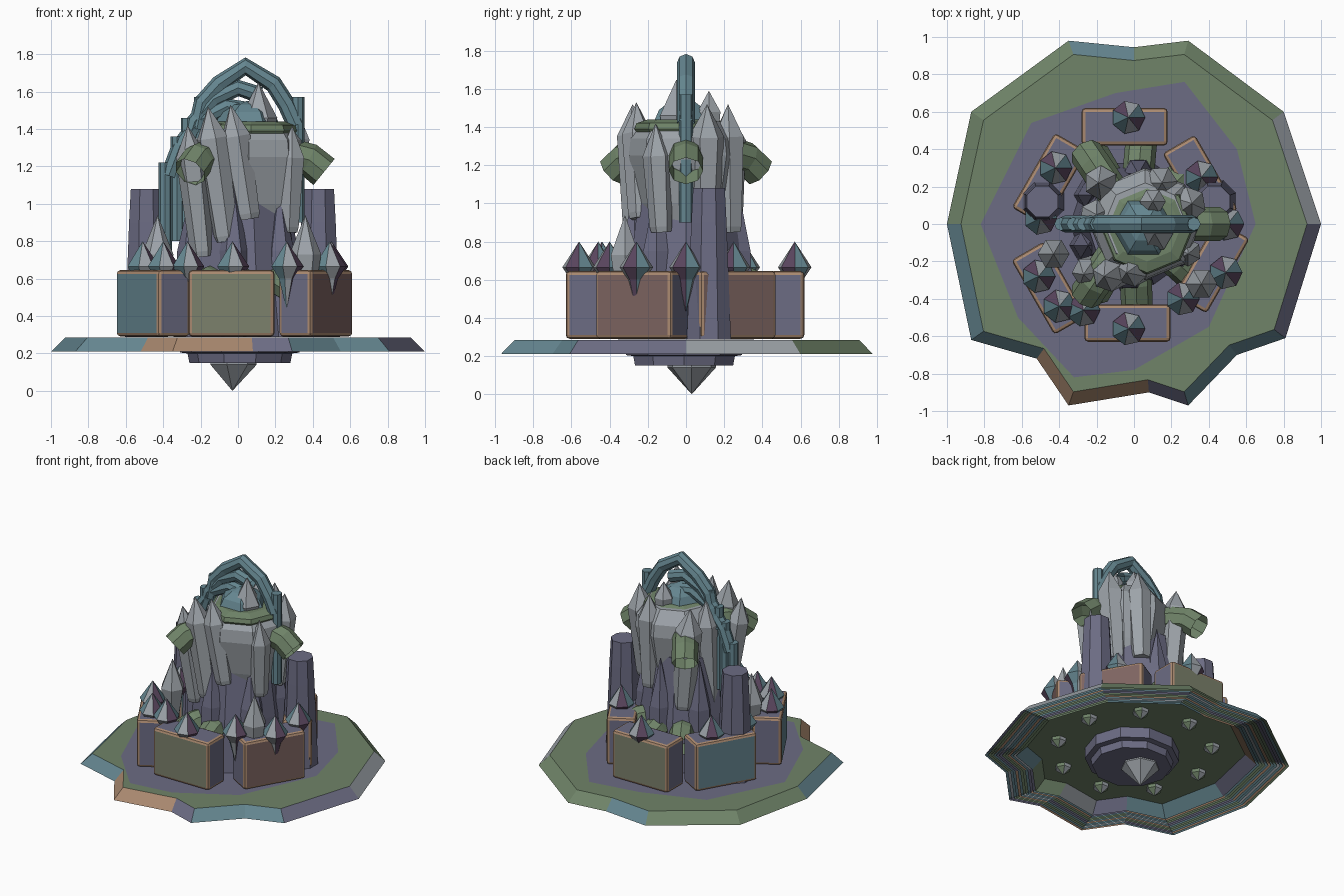
import bpy, bmesh, math
from math import sin, cos, radians, pi
from mathutils import Vector, Matrix

if "Cube" in bpy.data.objects:
    bpy.data.objects.remove(bpy.data.objects["Cube"])


def mat(name, rgb):
    m = bpy.data.materials.new(name)
    m.diffuse_color = (*rgb, 1)
    m.use_nodes = True
    m.node_tree.nodes["Principled BSDF"].inputs["Base Color"].default_value = m.diffuse_color
    return m


PURPLE = mat("purple", (0.15, 0.15, 0.23))
GREEN = mat("green", (0.16, 0.23, 0.14))
TEAL = mat("teal", (0.13, 0.24, 0.28))
GREY = mat("grey", (0.34, 0.37, 0.40))
ORANGE = mat("orange", (0.40, 0.25, 0.16))
BROWN = mat("brown", (0.21, 0.13, 0.12))
PLUM = mat("plum", (0.10, 0.06, 0.11))
OLIVE = mat("olive", (0.2, 0.22, 0.15))


def finish(name, bm, mats):
    me = bpy.data.meshes.new(name)
    bmesh.ops.recalc_face_normals(bm, faces=bm.faces[:])
    bm.to_mesh(me)
    bm.free()
    for m in mats:
        me.materials.append(m)
    ob = bpy.data.objects.new(name, me)
    bpy.context.collection.objects.link(ob)
    return ob


def lathe(name, rings, n, at, mats, axis=None, turn=0.0):
    """Faceted solid of (radius, height) rings; radius 0 makes a point."""
    bm = bmesh.new()
    rows = []
    for r, z in rings:
        if r == 0:
            rows.append([bm.verts.new((0, 0, z))])
        else:
            rows.append([bm.verts.new((r * cos(2 * pi * i / n + turn), r * sin(2 * pi * i / n + turn), z))
                         for i in range(n)])
    for a, b in zip(rows, rows[1:]):
        for i in range(n):
            j = (i + 1) % n
            quad = [a[i % len(a)], a[j % len(a)], b[j % len(b)], b[i % len(b)]]
            f = bm.faces.new(list(dict.fromkeys(quad)))
            f.material_index = i % len(mats)
    for row in (rows[0], rows[-1]):
        if len(row) > 1:
            bm.faces.new(row)
    q = Vector(axis).to_track_quat('Z', 'Y').to_matrix().to_4x4() if axis else Matrix()
    bm.transform(Matrix.Translation(at) @ q)
    return finish(name, bm, mats)


def tube(name, pts, r, n, m):
    """Open faceted tube along points that share one vertical plane."""
    pts = [Vector(p) for p in pts]
    flat = pts[-1] - pts[0]
    side = Vector((-flat.y, flat.x, 0)).normalized()
    bm = bmesh.new()
    rows = []
    for i, p in enumerate(pts):
        t = (pts[min(i + 1, len(pts) - 1)] - pts[max(i - 1, 0)]).normalized()
        up = t.cross(side)
        rows.append([bm.verts.new(p + r * (side * cos(2 * pi * k / n) + up * sin(2 * pi * k / n)))
                     for k in range(n)])
    for a, b in zip(rows, rows[1:]):
        for k in range(n):
            bm.faces.new((a[k], a[(k + 1) % n], b[(k + 1) % n], b[k]))
    return finish(name, bm, [m])


# Base: irregular sloped skirt, open underneath, with thin nested skirts inside
outline = [(1, 0), (.8, .6), (.29, .98), (0, .945), (-.35, .98), (-.87, .6), (-1, 0), (-.87, -.62),
           (-.52, -.72), (-.35, -.97), (.08, -.9), (.29, -.97), (.55, -.7), (.81, -.61)]
for layer in range(12):
    k = 1 - .019 * layer
    bm = bmesh.new()
    low = [bm.verts.new((x * k, y * k, .21)) for x, y in outline]
    top = [bm.verts.new((x * (k - .075), y * (k - .075), .285)) for x, y in outline]
    colours = [3, 0, 0, 2, 0, 0, 2, 2, 4, 4, 1, 2, 2, 1]
    for i in range(len(low)):
        j = (i + 1) % len(low)
        bm.faces.new((low[i], low[j], top[j], top[i])).material_index = colours[(i + layer * 3) % 14 if layer else i]
    if layer == 0:
        bm.faces.new(top)
    finish("base_skirt" if layer == 0 else "inner_skirt", bm, [GREEN, PURPLE, TEAL, GREY, ORANGE])

# Purple floor patch
patch = [(.65, 0), (.55, .4), (.27, .76), (-.1, .7), (-.55, .54), (-.82, 0), (-.62, -.5),
         (-.32, -.82), (0, -.78), (.4, -.55)]
bm = bmesh.new()
bm.faces.new([bm.verts.new((x, y, .288)) for x, y in patch])
finish("floor_patch", bm, [PURPLE])

# Underside hub, tip and small shards
lathe("hub", [(.27, .15), (.28, .2), (.32, .205), (.32, .283)], 10, (.01, -.01, 0), [PURPLE])
lathe("hub_tip", [(0, 0), (.13, .14), (.13, .16)], 7, (-.03, .03, 0), [GREY])
for i in range(9):
    a = radians(40 * i + 15)
    lathe("under_shard", [(0, .215), (.055, .26), (.055, .284)], 6, (.53 * cos(a), .53 * sin(a), 0),
          [GREEN, GREY])

# Ring of bevelled wall blocks: angle, outer distance, sideways shift, face colour
for ang, out, shift, m in [(90, .62, .05, OLIVE), (30, .52, .02, BROWN), (-30, .575, .01, BROWN),
                           (-90, .63, -.035, OLIVE), (-150, .665, .07, TEAL), (150, .61, .02, TEAL)]:
    bm = bmesh.new()
    bmesh.ops.create_cube(bm, size=1)
    bmesh.ops.scale(bm, vec=(.2, .46, .355), verts=bm.verts)
    bm.normal_update()
    for f in bm.faces:
        f.material_index = 0 if abs(f.normal.x) > .5 else 1
    bmesh.ops.bevel(bm, geom=bm.edges[:], offset=.02, segments=2, profile=.5, affect='EDGES', material=2)
    bm.transform(Matrix.Rotation(radians(ang), 4, 'Z') @ Matrix.Translation((out - .1, shift, .468)))
    finish("wall_block", bm, [m, PURPLE, ORANGE])

# Purple core, side columns
lathe("core_pillar", [(.34, .288), (.31, .65), (.25, 1.1)], 10, (0, 0, 0), [PURPLE])
for x in (-.49, .43):
    lathe("side_column", [(.125, .288), (.1, .9), (.09, 1.08)], 8, (x, .12, 0), [PURPLE], turn=pi / 8)
for i in range(6):
    a = radians(60 * i + 25)
    lathe("core_shard", [(.1, .288), (.08, .75), (0, 1.1)], 6, (.27 * cos(a), .27 * sin(a), 0), [PURPLE])

# Grey head flaring upward, green collar, teal crown and points
lathe("head", [(.18, .8), (.25, 1.0), (.3, 1.25), (.29, 1.34), (.22, 1.43)], 8, (.06, 0, 0), [GREY])
lathe("collar", [(.24, 1.375), (.25, 1.39), (.24, 1.42), (.18, 1.44)], 8, (.07, -.02, 0), [GREEN])
lathe("crown", [(.17, 1.43), (.14, 1.49), (.08, 1.53), (0, 1.55)], 6, (.05, -.02, 0), [TEAL])
lathe("crown_point", [(.06, 1.3), (.1, 1.46), (0, 1.65)], 6, (.11, -.05, 0), [GREY])
lathe("crown_point", [(.05, 1.3), (.07, 1.48), (0, 1.59)], 6, (.1, .12, 0), [GREY])

# Long leaning crystals around the head: foot, tip, radius
for foot, tip, r in [((-.19, -.22, .72), (-.27, -.27, 1.42), .075), ((-.06, -.26, .8), (-.16, -.28, 1.52), .08),
                     ((.06, -.24, .92), (-.04, -.26, 1.53), .075),
                     ((.25, .1, .85), (.31, .11, 1.52), .085), ((.13, .23, .85), (.15, .22, 1.52), .08),
                     ((-.13, .22, .75), (-.19, .22, 1.5), .085), ((-.22, .02, .73), (-.2, .05, 1.5), .08),
                     ((.27, -.13, .85), (.29, -.16, 1.42), .07)]:
    d = Vector(tip) - Vector(foot)
    h = d.length
    lathe("long_crystal", [(r * .75, 0), (r * .85, .03), (r * 1.1, h - .17), (0, h)], 6, foot, [GREY], axis=d)

# Three bent spouts above, straight stubs below
for ang in (0, 124, 236):
    c, s = cos(radians(ang)), sin(radians(ang))
    tube("spout", [(r * c, r * s, z) for r, z in ((.1, 1.26), (.28, 1.26), (.38, 1.235), (.46, 1.17))],
         .09, 8, GREEN)
for ang in (45, 85, 120, 240, 272, 318):
    c, s = cos(radians(ang)), sin(radians(ang))
    tube("low_stub", [(.15 * c, .15 * s, .6), (.32 * c, .32 * s, .58), (.43 * c, .43 * s, .53)], .085, 8, GREEN)

# Nested teal arches with straight legs
tube("outer_arch", [(.31, 0, 1.42), (.26, 0, 1.53), (.19, 0, 1.64), (.04, 0, 1.735), (-.1, 0, 1.64),
                    (-.19, 0, 1.54), (-.22, 0, 1.4)], .048, 8, TEAL)
tube("middle_arch", [(.12, 0, 1.58), (0, 0, 1.62), (-.13, 0, 1.56), (-.23, 0, 1.44), (-.28, 0, 1.3)],
     .045, 8, TEAL)
tube("inner_arch", [(.05, 0, 1.5), (-.06, 0, 1.52), (-.2, 0, 1.45), (-.31, 0, 1.31), (-.37, 0, 1.15)],
     .045, 8, TEAL)
for x, z0, z1 in [(.32, .9, 1.57), (-.2, .9, 1.57), (-.27, .85, 1.46), (-.325, .8, 1.36), (-.39, .75, 1.22)]:
    lathe("arch_leg", [(.036, z0), (.036, z1)], 8, (x, 0, 0), [TEAL])

# Double-pointed crystals on the wall
for x, y in [(-.03, -.56), (-.03, .57), (-.51, -.28), (-.4, -.44), (.26, -.4), (.49, -.26), (-.27, -.46),
             (-.5, .03), (-.42, .3), (.5, .0), (.36, .25)]:
    lathe("wall_crystal", [(0, .43), (.045, .6), (.09, .665), (0, .8)], 7, (x, y, 0),
          [TEAL, GREY, PLUM, TEAL])
for x, y in [(-.43, -.16), (.36, -.32)]:
    lathe("tall_crystal", [(.04, .45), (.085, .73), (0, .94)], 6, (x, y, 0), [GREY])
